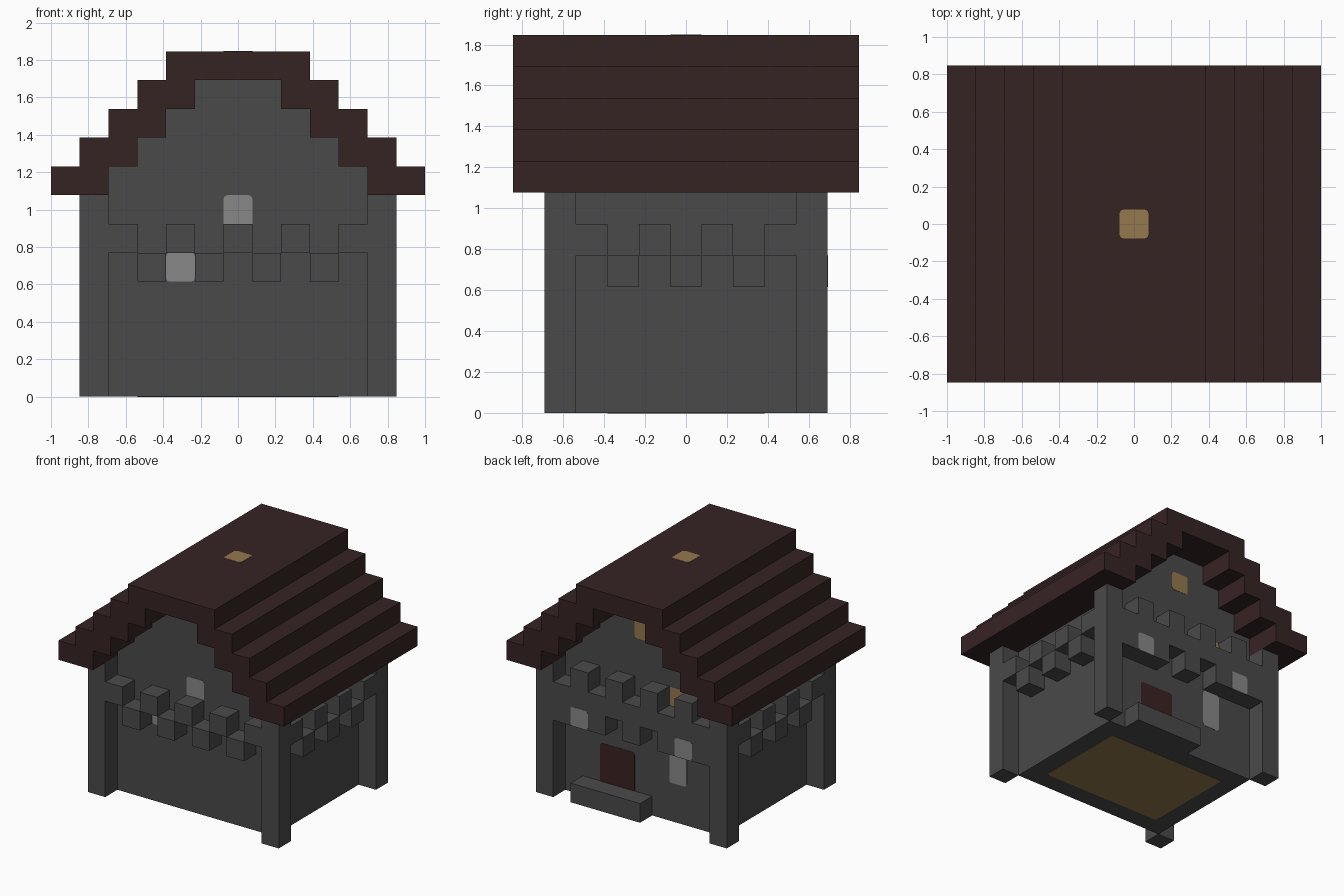
import bpy, bmesh
from mathutils import Vector

cube = bpy.data.objects.get("Cube")
if cube:
    bpy.data.objects.remove(cube)

U = 2 / 13  # block size; all coordinates below are in blocks


def material(name, rgb):
    m = bpy.data.materials.new(name)
    m.use_nodes = True
    m.diffuse_color = (*rgb, 1)
    bsdf = next(n for n in m.node_tree.nodes if n.type == 'BSDF_PRINCIPLED')
    bsdf.inputs["Base Color"].default_value = (*rgb, 1)
    return m


STONE = material("dark stone", (0.068, 0.068, 0.068))
GLASS = material("pale grey", (0.242, 0.242, 0.242))
ROOF = material("dark brown roof", (0.037, 0.0168, 0.0176))
DOOR = material("red brown door", (0.042, 0.016, 0.015))
TAN = material("tan", (0.296, 0.188, 0.076))


def finish(name, bm, mat):
    mesh = bpy.data.meshes.new(name)
    bm.to_mesh(mesh)
    bm.free()
    mesh.materials.append(mat)
    obj = bpy.data.objects.new(name, mesh)
    bpy.context.collection.objects.link(obj)


def add_box(bm, x, y, z):
    """Box spanning three (min, max) ranges, in blocks."""
    verts = bmesh.ops.create_cube(bm, size=1)["verts"]
    for v in verts:
        v.co = Vector([((r[0] + r[1]) / 2 + c * (r[1] - r[0])) * U
                       for r, c in zip((x, y, z), v.co)])


def boxes(name, mat, *parts):
    bm = bmesh.new()
    for part in parts:
        add_box(bm, *part)
    finish(name, bm, mat)


def plate(name, mat, axis, *ranges):
    """Thin panel with rounded corners, facing along the given axis."""
    bm = bmesh.new()
    r = list(ranges)
    r.insert(axis, (ranges_at[0] - 0.015, ranges_at[0] + 0.015))
    add_box(bm, *r)
    edges = [e for e in bm.edges
             if abs((e.verts[0].co - e.verts[1].co)[axis]) > 0.001]
    bmesh.ops.bevel(bm, geom=edges, offset=0.02, segments=3, profile=0.5,
                    affect='EDGES')
    finish(name, bm, mat)


def unit(c):
    return (c - 0.5, c + 0.5)


FRONT, BACK = (-4.5, -3.5), (3.5, 4.5)

# Main hall and its stepped gable
boxes("hall_walls", STONE, ((-4.5, 4.5), (-3.5, 3.5), (0, 8)))
boxes("gable", STONE, *[((-w, w), (-3.5, 3.5), (z, z + 1))
                        for w, z in ((3.5, 8), (2.5, 9), (1.5, 10))])

# Corner pillars
boxes("corner_pillars", STONE, *[(unit(x), unit(y), (0, 7))
                                 for x in (-5, 5) for y in (-4, 4)])

# Staggered blocks on the front
boxes("front_upper_blocks", STONE,
      *[(unit(x), FRONT, (5, 6)) for x in range(-4, 5, 2)])
boxes("front_lower_blocks", STONE,
      *[(unit(x), FRONT, (4, 5)) for x in range(-3, 4, 2)])

# Staggered blocks on both sides
for side, s in (("left", 1), ("right", -1)):
    boxes(side + "_upper_blocks", STONE,
          *[(unit(5 * s), unit(y), (5, 6)) for y in range(-3, 4, 2)])
    boxes(side + "_lower_blocks", STONE,
          *[(unit(5 * s), unit(y), (4, 5)) for y in range(-2, 3, 2)])

# Battlement across the back
boxes("back_band", STONE, ((-4.5, 4.5), BACK, (5, 6)))
boxes("back_merlons", STONE,
      *[(unit(x), BACK, (6, 7)) for x in range(-3, 4, 2)])
boxes("back_brackets", STONE,
      *[(r, BACK, (4, 5)) for r in ((-4.5, -1.5), unit(0), (1.5, 4.5))])
boxes("door_step", STONE, ((-0.5, 3.5), BACK, (0, 1)))

# Stepped roof
for i in range(4):
    boxes("roof_step_%d" % (i + 1), ROOF,
          *[(tuple(sorted((s * (4.5 - i), s * (6.5 - i)))), (-5.5, 5.5),
             (7 + i, 8 + i)) for s in (-1, 1)])
boxes("roof_ridge", ROOF, ((-2.5, 2.5), (-5.5, 5.5), (11, 12)))

# Painted panels: name, material, axis, plane, the two remaining ranges
PANELS = [
    ("front_upper_window", GLASS, 1, -3.5, unit(0), (5, 7)),
    ("front_lower_window", GLASS, 1, -3.5, unit(-2), (4, 5)),
    ("back_slit_window", GLASS, 1, 3.5, unit(-2), (2, 4)),
    ("back_left_window", GLASS, 1, 4.5, unit(3), (4, 5)),
    ("back_right_window", GLASS, 1, 4.5, unit(-3), (4, 5)),
    ("back_door", DOOR, 1, 3.5, (0.5, 2.5), (0.9, 3)),
    ("back_gable_lamp", TAN, 1, 3.5, unit(0), (9, 10)),
    ("back_wall_lamp", TAN, 1, 3.5, unit(-2), (6, 7)),
    ("roof_patch", TAN, 2, 12, unit(0), unit(0)),
    ("floor_patch", TAN, 2, 0, (-3.5, 3.5), (-2.5, 2.5)),
]
for name, mat, axis, plane, a, b in PANELS:
    ranges_at = (plane,)
    plate(name, mat, axis, a, b)
